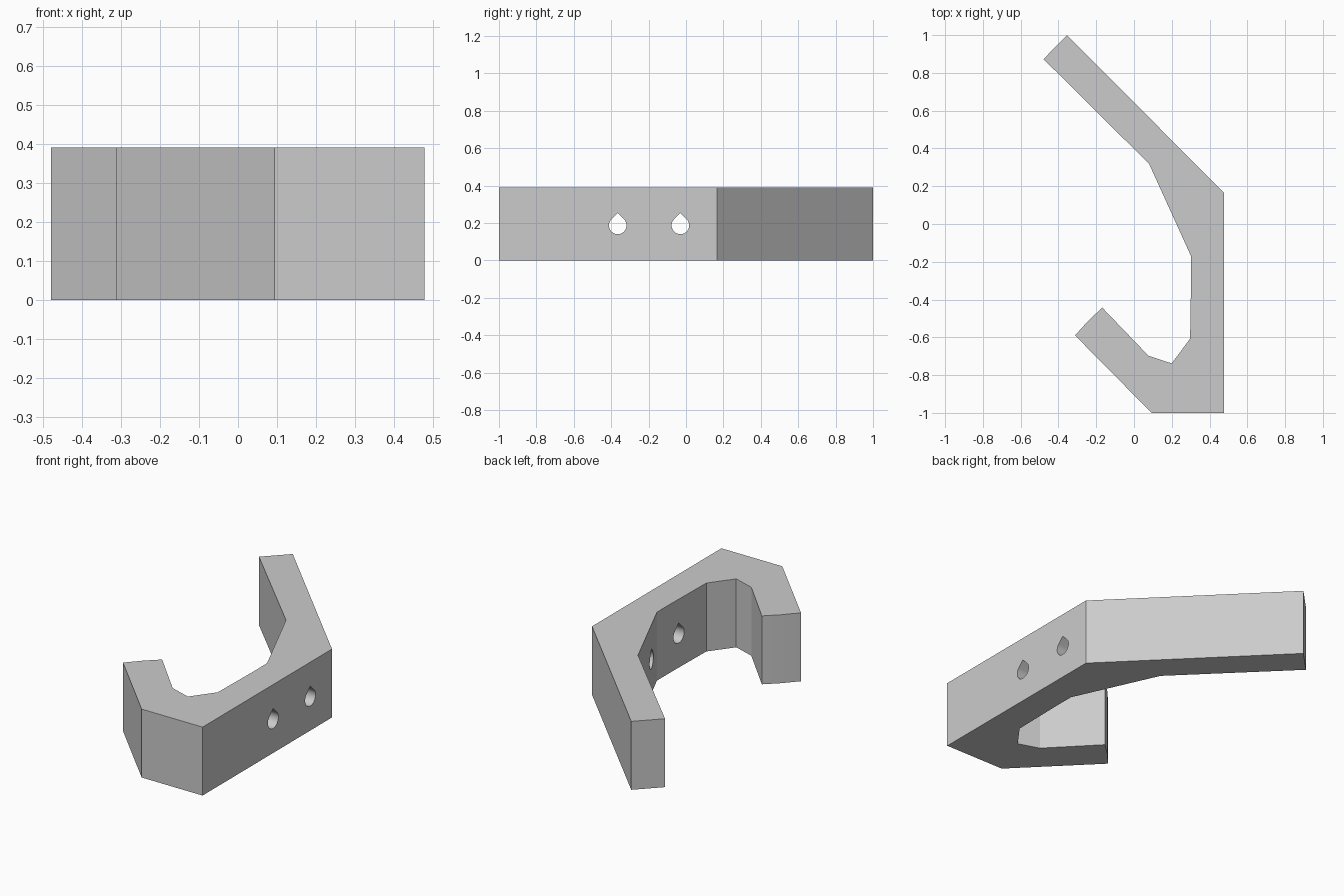
import bpy
import bmesh
import math
from mathutils import Vector

cube = bpy.data.objects.get("Cube")
if cube:
    bpy.data.objects.remove(cube, do_unlink=True)

HEIGHT = 0.39
HOLE_Z = 0.187
HOLE_RADIUS = 0.047

grey = bpy.data.materials.new("plain grey")
grey.use_nodes = True
colour = (0.6, 0.6, 0.6, 1)
grey.diffuse_color = colour
grey.node_tree.nodes["Principled BSDF"].inputs["Base Color"].default_value = colour


def prism(name, outline, direction):
    """Extrude a closed outline of 3D points along a direction."""
    bm = bmesh.new()
    base = bm.faces.new([bm.verts.new(p) for p in outline])
    result = bmesh.ops.extrude_face_region(bm, geom=[base])
    moved = [v for v in result["geom"] if isinstance(v, bmesh.types.BMVert)]
    bmesh.ops.translate(bm, verts=moved, vec=direction)
    bmesh.ops.recalc_face_normals(bm, faces=bm.faces)
    mesh = bpy.data.meshes.new(name)
    bm.to_mesh(mesh)
    bm.free()
    mesh.materials.append(grey)
    obj = bpy.data.objects.new(name, mesh)
    bpy.context.collection.objects.link(obj)
    return obj


# Hook body: long arm, mounting wall and short return lip
profile = [
    (-0.355, 1.0), (-0.479, 0.873), (0.08, 0.318), (0.302, -0.17),
    (0.302, -0.3), (0.297, -0.607), (0.2, -0.738), (0.077, -0.698),
    (-0.168, -0.443), (-0.24, -0.51), (-0.312, -0.59), (0.093, -1.0),
    (0.477, -1.0), (0.477, 0.165),
]
hook = prism("hook_body", [(x, y, 0) for x, y in profile], Vector((0, 0, HEIGHT)))

# Teardrop screw holes through the mounting wall
for number, y in enumerate((-0.365, -0.03), 1):
    outline = [(0, y, HOLE_Z + HOLE_RADIUS * math.sqrt(2))]
    for i in range(25):
        a = math.radians(45 - 270 * i / 24)
        outline.append((0, y + HOLE_RADIUS * math.cos(a),
                        HOLE_Z + HOLE_RADIUS * math.sin(a)))
    cutter = prism(f"screw_hole_cutter_{number}", outline, Vector((0.8, 0, 0)))
    cutter.hide_render = True
    cut = hook.modifiers.new("screw_hole", "BOOLEAN")
    cut.operation = "DIFFERENCE"
    cut.solver = "EXACT"
    cut.object = cutter
    bpy.context.view_layer.objects.active = hook
    bpy.ops.object.modifier_apply(modifier=cut.name)
    bpy.data.objects.remove(cutter, do_unlink=True)

# Smooth hole walls, crisp corners elsewhere
bpy.ops.object.select_all(action="DESELECT")
hook.select_set(True)
bpy.context.view_layer.objects.active = hook
bpy.ops.object.shade_smooth_by_angle(angle=math.radians(15))
